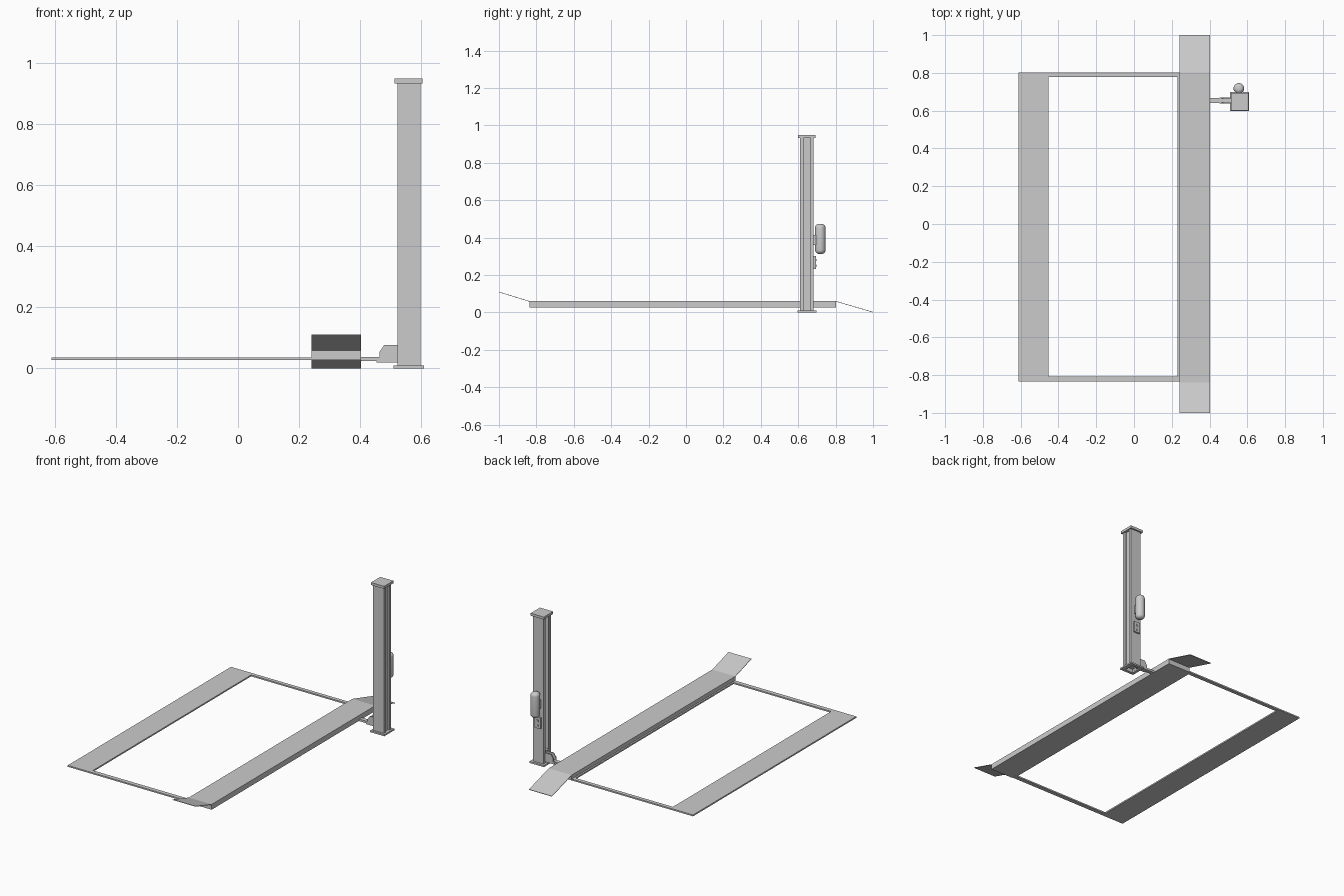
import bpy, bmesh
from mathutils import Vector

if "Cube" in bpy.data.objects:
    bpy.data.objects.remove(bpy.data.objects["Cube"])


def prism(name, pts, lo, hi, axis):
    """Extrude a 2D outline between lo and hi along an axis."""
    place = {'x': lambda a, b, t: (t, a, b),
             'y': lambda a, b, t: (a, t, b),
             'z': lambda a, b, t: (a, b, t)}[axis]
    bm = bmesh.new()
    face = bm.faces.new([bm.verts.new(place(a, b, lo)) for a, b in pts])
    out = bmesh.ops.extrude_face_region(bm, geom=[face])
    verts = [g for g in out['geom'] if isinstance(g, bmesh.types.BMVert)]
    bmesh.ops.translate(bm, verts=verts, vec=Vector(place(0, 0, hi - lo)))
    bmesh.ops.recalc_face_normals(bm, faces=bm.faces)
    me = bpy.data.meshes.new(name)
    bm.to_mesh(me)
    bm.free()
    ob = bpy.data.objects.new(name, me)
    bpy.context.collection.objects.link(ob)
    return ob


def box(name, x0, x1, y0, y1, z0, z1):
    return prism(name, [(x0, y0), (x1, y0), (x1, y1), (x0, y1)], z0, z1, 'z')


# Flat left track with its two cross bars, and the strip along the runway
prism("left_track_frame", [(-.611, -.834), (.24, -.834), (.24, -.807), (-.453, -.807),
                           (-.453, .778), (.24, .778), (.24, .802), (-.611, .802)],
      .027, .036, 'z')
box("runway_inner_strip", .231, .241, -.807, .778, .027, .036)

# Raised runway and its end plates
box("runway", .241, .402, -.838, .802, .027, .061)
prism("wheel_stop_plate", [(-.838, .061), (-1, .111), (-1, .108), (-.838, .058)], .241, .402, 'x')
prism("entry_ramp", [(.802, .061), (1, .003), (1, 0), (.802, .058)], .241, .402, 'x')

# Post: channel open toward the runway, shallow groove on the outer side
X0, X1, Y0, Y1, YC, G, T = .522, .597, .61, .683, .6465, .018, .005
prism("post", [(X0, YC - G), (X0, Y0), (X1, Y0), (X1, YC - G), (X1 - .01, YC - G),
               (X1 - .01, YC + G), (X1, YC + G), (X1, Y1), (X0, Y1), (X0, YC + G),
               (X0 + T, YC + G), (X0 + T, Y1 - T), (X1 - .015, Y1 - T),
               (X1 - .015, Y0 + T), (X0 + T, Y0 + T), (X0 + T, YC - G)],
      .01, .933, 'z')
box("post_cap", .513, .605, .6, .693, .933, .949)

# Base plate with an opening below the hollow post
base = box("post_base", .509, .609, .597, .698, 0, .01)
cutter = box("base_opening", .527, .582, .615, .678, -.01, .02)
cutter.hide_render = True
cutter.hide_viewport = True
mod = base.modifiers.new("opening", 'BOOLEAN')
mod.object = cutter
mod.solver = 'EXACT'

# Lift arm with twin gusset plates and carriage inside the post
box("lift_arm", .402, .55, .641, .667, .024, .037)
box("arm_sleeve", .453, .55, .638, .67, .02, .034)
for side, y in (("front", .638), ("back", .664)):
    prism(side + "_gusset", [(.463, .034), (.463, .054), (.479, .077), (.55, .077), (.55, .034)],
          y, y + .006, 'y')
box("carriage", .53, .575, .62, .673, .02, .08)

# Motor tank with rounded ends
bpy.ops.mesh.primitive_cylinder_add(vertices=32, radius=.028, depth=.16, location=(.555, .718, .393))
tank = bpy.context.object
tank.name = "motor_tank"
bev = tank.modifiers.new("round_ends", 'BEVEL')
bev.width = .021
bev.segments = 5
bev.limit_method = 'ANGLE'
bpy.ops.object.modifier_apply(modifier=bev.name)
bpy.ops.object.shade_smooth_by_angle()
box("tank_bracket", .54, .57, .682, .7, .36, .415)

# Control box and buttons
box("control_box", .536, .578, .682, .694, .232, .302)
for i, z in enumerate((.25, .28)):
    box("button_%d" % (i + 1), .551, .563, .694, .697, z - .006, z + .006)
